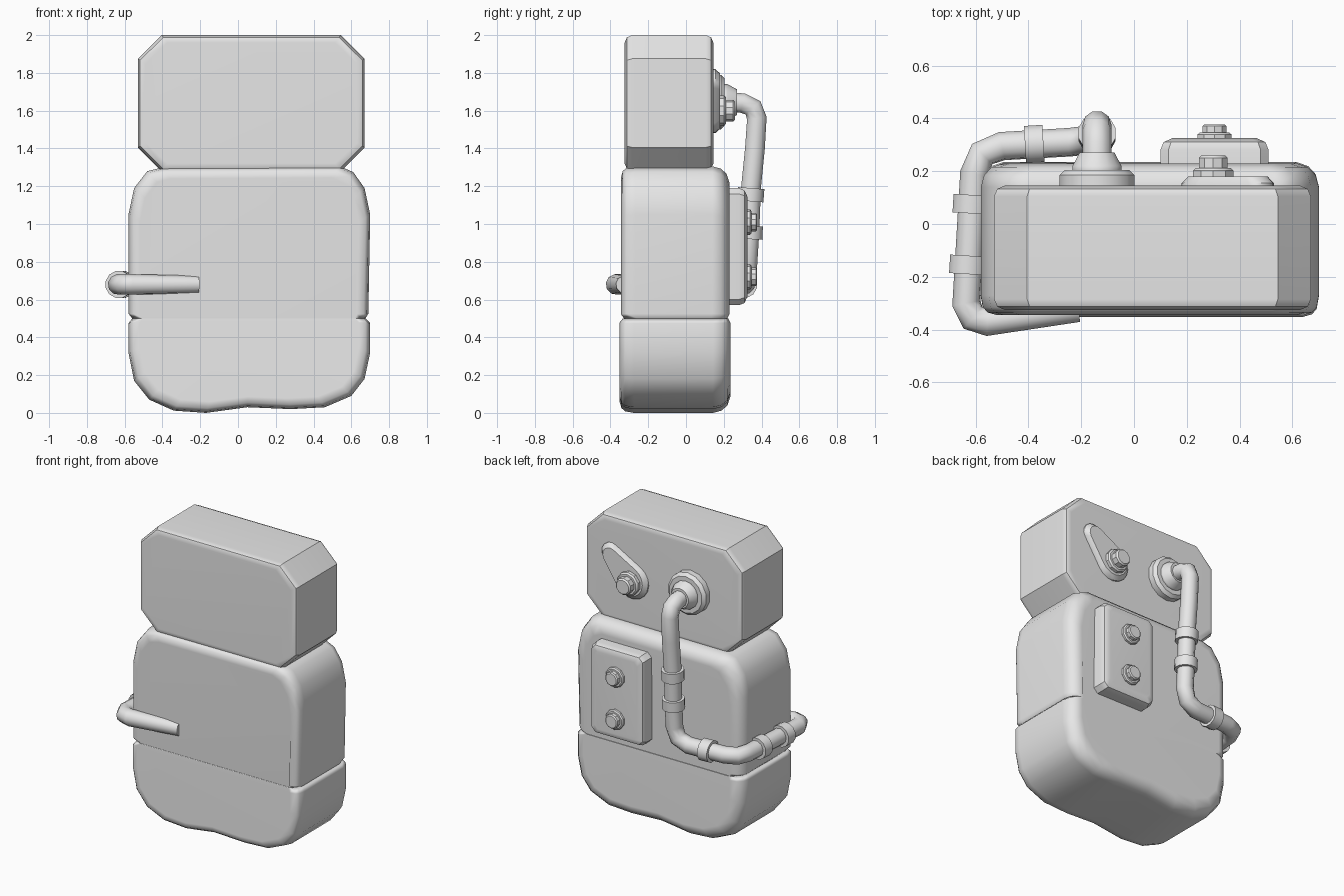
import bpy, bmesh, math
from mathutils import Vector

if "Cube" in bpy.data.objects:
    bpy.data.objects.remove(bpy.data.objects["Cube"])

grey = bpy.data.materials.new("plain grey")
grey.diffuse_color = (0.8, 0.8, 0.8, 1)
grey.use_nodes = True
grey.node_tree.nodes["Principled BSDF"].inputs["Base Color"].default_value = grey.diffuse_color


def finish(ob, angle=40):
    """Material, smooth shading and clean flat-face normals."""
    ob.data.materials.clear()
    ob.data.materials.append(grey)
    for o in bpy.context.selected_objects:
        o.select_set(False)
    ob.select_set(True)
    bpy.context.view_layer.objects.active = ob
    bpy.ops.object.shade_smooth_by_angle(angle=math.radians(angle))
    mod = ob.modifiers.new("normals", 'WEIGHTED_NORMAL')
    mod.keep_sharp = True


def skin(name, rings, angle=40):
    """Join equal-length rings of points into a capped solid."""
    bm = bmesh.new()
    loops = [[bm.verts.new(p) for p in ring] for ring in rings]
    n = len(loops[0])
    for a, b in zip(loops, loops[1:]):
        for i in range(n):
            j = (i + 1) % n
            bm.faces.new((a[i], a[j], b[j], b[i]))
    bm.faces.new(loops[0])
    bm.faces.new(loops[-1])
    bmesh.ops.recalc_face_normals(bm, faces=bm.faces)
    me = bpy.data.meshes.new(name)
    bm.to_mesh(me)
    bm.free()
    ob = bpy.data.objects.new(name, me)
    bpy.context.collection.objects.link(ob)
    finish(ob, angle)


def loft(name, profile, rings, pivot, seam=None, angle=40):
    """Stack an x-z profile along y; each ring is (y, inset towards the pivot)."""
    px, pz = pivot
    hw = max(abs(x - px) for x, z in profile)
    hh = max(abs(z - pz) for x, z in profile)
    out = []
    for y, d in rings:
        sx, sz = 1 - d / hw, 1 - d / hh
        out.append([(px + (x - px) * sx,
                     y * (0.95 if z == seam else 1),
                     pz + (z - pz) * sz) for x, z in profile])
    skin(name, out, angle)


def lathe(name, profile, centre, axis, sides=12):
    """Turn (radius, distance) steps about an axis."""
    rot = Vector(axis).to_track_quat('Z', 'Y')
    skin(name, [[Vector(centre) + rot @ Vector((r * math.cos(t), r * math.sin(t), d))
                 for t in (math.tau * (i + 0.5) / sides for i in range(sides))]
                for r, d in profile], 35)


def octagon(x0, x1, z0, z1, c):
    return [(x0 + c, z0), (x1 - c, z0), (x1, z0 + c), (x1, z1 - c),
            (x1 - c, z1), (x0 + c, z1), (x0, z1 - c), (x0, z0 + c)]


# Upper box with chopped corners
loft("upper_box", octagon(-0.53, 0.67, 1.28, 2.0, 0.125),
     [(-0.325, 0.04), (-0.313, 0.012), (-0.285, 0),
      (0.105, 0), (0.133, 0.012), (0.145, 0.04)], (0.07, 1.64))

# Soft middle and lower packs meeting at a seam
SEAM = 0.5
SOFT = [(-0.345, 0.06), (-0.335, 0.025), (-0.315, 0.008), (-0.27, 0),
        (0.14, 0), (0.185, 0.012), (0.215, 0.04), (0.23, 0.085)]
middle = [(-0.56, SEAM), (-0.58, 0.525), (-0.58, 1.05), (-0.55, 1.19), (-0.48, 1.28),
          (-0.40, 1.30), (0.54, 1.305), (0.61, 1.275), (0.67, 1.19), (0.70, 1.05),
          (0.69, 0.525), (0.675, SEAM)]
lower = [(-0.56, SEAM), (-0.58, 0.475), (-0.58, 0.32), (-0.55, 0.17), (-0.47, 0.07),
         (-0.34, 0.012), (-0.17, 0.0), (0.05, 0.03), (0.28, 0.02), (0.46, 0.03),
         (0.60, 0.09), (0.67, 0.18), (0.70, 0.32), (0.70, 0.475), (0.675, SEAM)]
loft("middle_pack", middle, SOFT, (0.06, SEAM), SEAM, 50)
loft("lower_pack", lower, [(y * 1.02, d) for y, d in SOFT], (0.06, SEAM), SEAM, 50)

# Control panel on the back
loft("back_panel", octagon(0.10, 0.51, 0.57, 1.19, 0.03),
     [(0.18, 0), (0.28, 0), (0.31, 0.012), (0.325, 0.045)], (0.305, 0.88))

# Teardrop plate on the upper box: two arcs joined by tangents
big, small, r1, r2 = Vector((0.30, 1.60)), Vector((0.465, 1.755)), 0.12, 0.065
run = small - big
heading = math.atan2(run.y, run.x)
spread = math.acos((r1 - r2) / run.length)
drop = []
for c, r, a0, a1, n in ((small, r2, -spread, spread, 6),
                        (big, r1, spread, math.tau - spread, 10)):
    for i in range(n + 1):
        t = heading + a0 + (a1 - a0) * i / n
        drop.append((c.x + r * math.cos(t), c.y + r * math.sin(t)))
loft("teardrop_plate", drop, [(0.13, 0), (0.155, 0), (0.18, 0.025)], (0.36, 1.66))

# Bolts on the plate and panel
BOLT = [(0.08, -0.02), (0.08, 0.022), (0.07, 0.032), (0.057, 0.032),
        (0.057, 0.07), (0.048, 0.08)]
lathe("plate_bolt", BOLT, (0.30, 0.18, 1.60), (0, 1, 0), 10)
for z, label in ((1.01, "upper"), (0.72, "lower")):
    lathe(label + "_panel_bolt", [(r * 0.85, d * 0.65) for r, d in BOLT],
          (0.305, 0.325, z), (0, 1, 0), 10)

# Stepped hose port
lathe("hose_port", [(0.145, -0.02), (0.145, 0.04), (0.125, 0.06), (0.095, 0.06),
                    (0.095, 0.075), (0.068, 0.125)], (-0.14, 0.145, 1.645), (0, 1, 0), 14)

# Hose from the port, down the back and round the side to the front
path = [(-.14, .22, 1.645), (-.14, .30, 1.64), (-.14, .355, 1.615), (-.14, .375, 1.56),
        (-.14, .365, 1.40), (-.14, .345, 1.20), (-.14, .335, .95), (-.14, .325, .79),
        (-.165, .32, .715), (-.24, .31, .68), (-.50, .295, .68), (-.575, .265, .68),
        (-.605, .19, .68), (-.635, -.30, .68), (-.61, -.355, .68), (-.555, -.37, .68),
        (-.21, -.325, .68)]
cu = bpy.data.curves.new("hose", 'CURVE')
cu.dimensions = '3D'
cu.bevel_depth = 0.055
cu.bevel_resolution = 3
cu.use_fill_caps = True
sp = cu.splines.new('POLY')
sp.points.add(len(path) - 1)
for p, co in zip(sp.points, path):
    p.co = (*co, 1)
sp.points[-1].radius = 0.85
hose = bpy.data.objects.new("hose", cu)
bpy.context.collection.objects.link(hose)
bpy.context.view_layer.objects.active = hose
hose.select_set(True)
bpy.ops.object.convert(target='MESH')
finish(bpy.context.view_layer.objects.active, 50)

# Clamps round the hose
for i, (centre, axis) in enumerate([((-.14, .342, 1.155), (0, .08, 1)),
                                    ((-.14, .335, .955), (0, .05, 1)),
                                    ((-.378, .303, .68), (1, .06, 0)),
                                    ((-.615, .075, .68), (.06, 1, 0)),
                                    ((-.628, -.155, .68), (.06, 1, 0))]):
    lathe("hose_clamp_%d" % (i + 1), [(0.073, -0.035), (0.073, 0.035)], centre, axis, 12)
